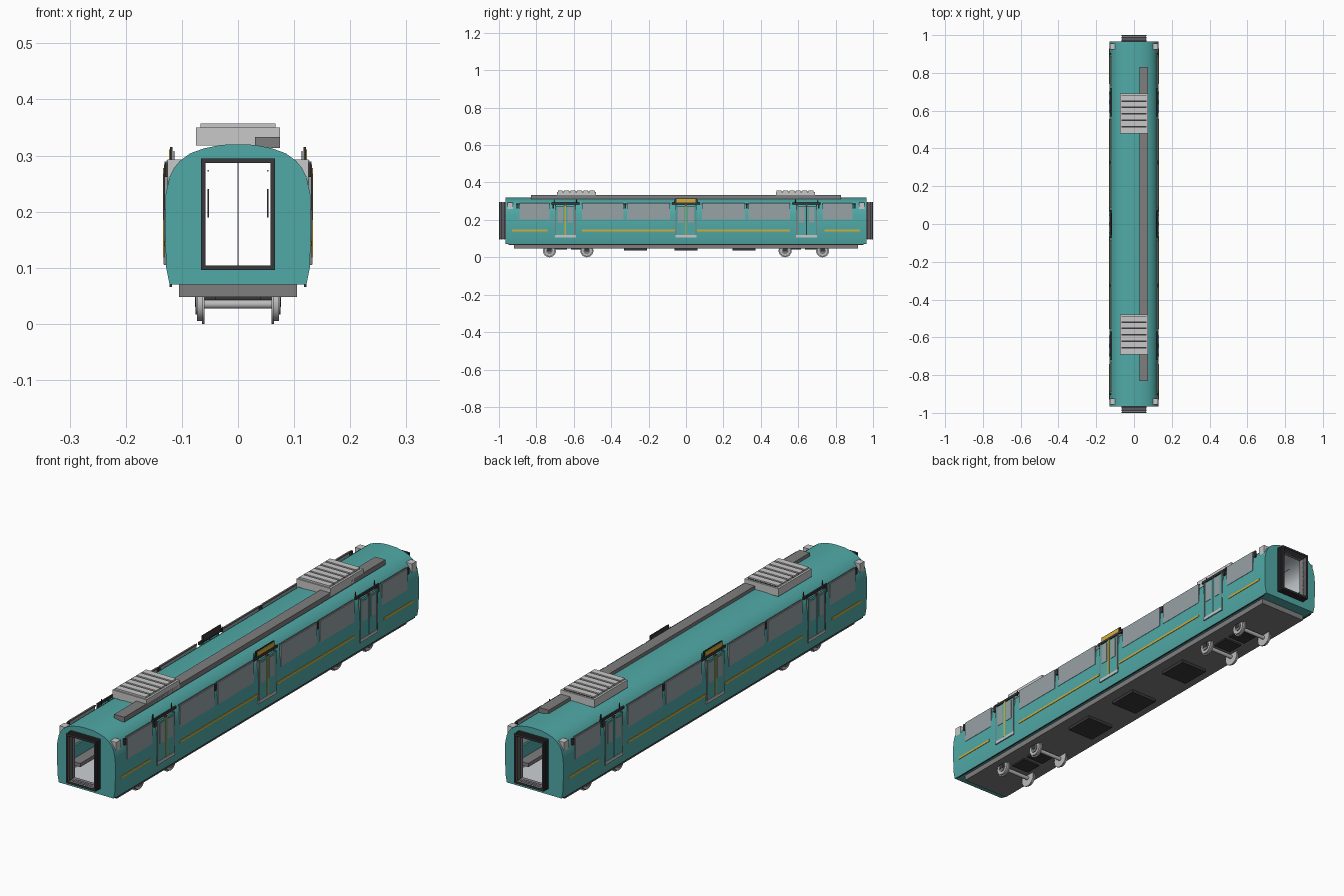
import bpy, bmesh, math
from mathutils import Matrix, Vector

cube = bpy.data.objects.get("Cube")
if cube:
    bpy.data.objects.remove(cube, do_unlink=True)


def material(name, r, g, b):
    m = bpy.data.materials.new(name)
    m.use_nodes = True
    m.diffuse_color = (r, g, b, 1)
    m.node_tree.nodes["Principled BSDF"].inputs["Base Color"].default_value = (r, g, b, 1)
    return m


TEAL = material("teal paint", .08, .40, .385)
GLASS = material("grey glass", .31, .36, .38)
LIGHT = material("light grey", .58, .58, .58)
MID = material("mid grey", .21, .21, .21)
DARK = material("dark grey", .04, .04, .045)
YELLOW = material("yellow", .65, .42, .04)
STEEL = material("steel", .50, .50, .50)
RED = material("red", .5, .04, .03)
LINER = material("interior lining", .6, .64, .66)


def finish(name, bm, mat):
    bmesh.ops.recalc_face_normals(bm, faces=bm.faces)
    mesh = bpy.data.meshes.new(name)
    bm.to_mesh(mesh)
    bm.free()
    mesh.materials.append(mat)
    ob = bpy.data.objects.new(name, mesh)
    bpy.context.collection.objects.link(ob)
    return ob


def boxes(name, mat, items):
    """One object from (x0, x1, y0, y1, z0, z1) extents."""
    bm = bmesh.new()
    for x0, x1, y0, y1, z0, z1 in items:
        place = Matrix.Translation(((x0 + x1) / 2, (y0 + y1) / 2, (z0 + z1) / 2))
        size = Matrix.Diagonal((abs(x1 - x0), abs(y1 - y0), abs(z1 - z0), 1))
        bmesh.ops.create_cube(bm, size=1, matrix=place @ size)
    return finish(name, bm, mat)


def both(items):
    """Repeat extents on the other side of the car."""
    return items + [(-b, -a, *rest) for a, b, *rest in items]


def smooth(ob):
    bpy.ops.object.select_all(action='DESELECT')
    ob.select_set(True)
    bpy.context.view_layer.objects.active = ob
    bpy.ops.object.shade_smooth_by_angle(angle=math.radians(35))


# Body shell: half cross-section, from bottom edge to roof crown
HALF = [(.122, .07), (.128, .1), (.13, .17), (.129, .23), (.122, .262), (.114, .278),
        (.103, .291), (.085, .304), (.06, .313), (.03, .319)]
END = .965
DOORS = (-.645, 0, .645)


def ring(points, top):
    return points + [(0, top)] + [(-x, z) for x, z in reversed(points)]


def tube(bm, loop, y):
    rows = [[bm.verts.new((x, s * y, z)) for x, z in loop] for s in (-1, 1)]
    for i in range(len(loop)):
        j = (i + 1) % len(loop)
        bm.faces.new((rows[0][i], rows[0][j], rows[1][j], rows[1][i]))


bm = bmesh.new()
tube(bm, ring(HALF, .32), END)
# End walls, two C-shaped halves around the gangway opening
hole = [(0, .292), (.064, .292), (.064, .098), (0, .098)]
for s in (-1, 1):
    for side in (-1, 1):
        outline = [(0, .07)] + HALF + [(0, .32)] + hole
        bm.faces.new([bm.verts.new((side * x, s * END, z)) for x, z in outline])
bmesh.ops.remove_doubles(bm, verts=bm.verts, dist=1e-5)
smooth(finish("body_shell", bm, TEAL))

# Interior lining, floor, benches and poles
bm = bmesh.new()
tube(bm, ring([(x * .95, .095 + (z - .07) * .84) for x, z in HALF], .305), END - .005)
smooth(finish("interior_lining", bm, LINER))
benches, backs = [], []
for y in (-.81, -.32, .32, .81):
    d = .1 if abs(y) > .5 else .22
    benches.append((.065, .115, y - d, y + d, .125, .14))
    backs.append((.108, .116, y - d, y + d, .14, .19))
boxes("bench_seats", MID, both(benches))
boxes("bench_backs", TEAL, both(backs))
boxes("grab_poles", STEEL, [(-.001, .001, y - .001, y + .001, .098, .3) for y in DOORS])
boxes("hand_rails", STEEL, both([(.052, .054, -.9, .9, .272, .274)]))
boxes("hand_straps", DARK, both([(.052, .054, y * .1 - .004, y * .1 + .004, .19, .24)
                                for y in range(-8, 9, 4)]))

# Underframe and equipment
boxes("underframe", MID, [(-.105, .105, -.92, .92, .048, .072)])
boxes("underfloor_boxes", DARK, [(-.06, .06, y - .062, y + .062, .036, .049) for y in (-.27, 0, .31)])
boxes("bogie_blocks", DARK, [(-.04, .04, y - .035, y + .035, .042, .049)
                             for y in (-.67, -.58, .58, .67)])
boxes("skirt_rails", DARK, both([(.118, .122, -.95, .95, .066, .072)]))

# Wheelsets: flanged wheels, hubs, axles and axle boxes
bm = bmesh.new()


def disc(bm, radius, x, width, y, sides=24):
    m = Matrix.Translation((x, y, .035)) @ Matrix.Rotation(math.pi / 2, 4, 'Y')
    bmesh.ops.create_cone(bm, cap_ends=True, segments=sides, radius1=radius,
                          radius2=radius, depth=width, matrix=m)


AXLES = (-.73, -.53, .53, .73)
for y in AXLES:
    disc(bm, .008, 0, .15, y, 16)
    for s in (-1, 1):
        disc(bm, .035, s * .062, .005, y)
        disc(bm, .030, s * .068, .010, y)
smooth(finish("wheelsets", bm, STEEL))
bm = bmesh.new()
for y in AXLES:
    for s in (-1, 1):
        disc(bm, .018, s * .074, .004, y, 16)
smooth(finish("wheel_hubs", bm, MID))
boxes("axle_boxes", DARK, both([(.073, .077, y - .012, y + .012, .03, .05) for y in AXLES]))


# Gangways: alternating bellows frames at each end
def frame(xo, z0, z1, t, y0, y1):
    return [(-xo, xo, y0, y1, z0, z0 + t), (-xo, xo, y0, y1, z1 - t, z1),
            (-xo, -xo + t, y0, y1, z0 + t, z1 - t), (xo - t, xo, y0, y1, z0 + t, z1 - t)]


ribs, folds = [], []
for s in (-1, 1):
    for k in range(4):
        y = s * (.967 + k * .009)
        ribs += frame(.066, .096, .295, .008, y, y + s * .006)
    folds += frame(.063, .099, .292, .005, s * .955, s * .996)
boxes("gangway_ribs", DARK, ribs)
boxes("gangway_folds", MID, folds)

# Roof: cable duct and two air units with slats
boxes("roof_duct", MID, [(.03, .075, -.83, .83, .313, .333)])
units, slats, lids = [], [], []
for c in (-.585, .585):
    units.append((-.075, .075, c - .105, c + .105, .318, .35))
    lids += [(-.067, .067, c - .1 + k * .034, c - .074 + k * .034, .35, .357) for k in range(6)]
    slats.append((-.066, .066, c - .098, c + .098, .35, .352))
boxes("roof_units", LIGHT, units)
boxes("roof_unit_grilles", DARK, slats)
boxes("roof_unit_slats", LIGHT, lids)

# Side windows: upright panes standing clear of the curved roof
SPANS = [(.085, .315), (.335, .555), (.73, .89)]
SPANS = SPANS + [(-b, -a) for a, b in SPANS]
boxes("side_windows", GLASS, both([(.126, .131, a, b, .203, .289) for a, b in SPANS]))
boxes("window_top_rails", MID, both([(.122, .127, a, b, .286, .291) for a, b in SPANS]))
boxes("window_brackets", DARK, both([(.122, .13, y - .005, y + .005, .262, .288)
                                    for y in (-.325, .325, -.9, .9, -.71, .71)]))

# Corner lamps: gussets filling the space beside the curved roof
bm = bmesh.new()
for s in (-1, 1):
    for side in (-1, 1):
        base = [bm.verts.new((side * x, s * .925, z))
                for x, z in [(.126, .257), (.126, .293), (.1, .293)]]
        face = bm.faces.new(base)
        ext = bmesh.ops.extrude_face_region(bm, geom=[face])["geom"]
        moved = [v for v in ext if isinstance(v, bmesh.types.BMVert)]
        bmesh.ops.translate(bm, verts=moved, vec=Vector((0, s * .03, 0)))
finish("corner_lamps", bm, LIGHT)

# Doors: two leaves each, with panes, sill, posts, track and warning light
leaves, panes, sills, posts, tracks, lights, seams = [], [], [], [], [], [], []
for c in DOORS:
    for s in (-1, 1):
        a, b = sorted((c + s * .003, c + s * .05))
        leaves.append((.124, .131, a, b, .105, .275))
        m = (a + b) / 2
        panes.append((.128, .1325, m - .015, m + .015, .185, .268))
        p = c + s * .053
        posts.append((.124, .132, p - .003, p + .003, .105, .28))
        tracks.append((.113, .115, c + s * .06 - .002, c + s * .06 + .002, .285, .308))
    sills.append((.126, .1325, c - .056, c + .056, .106, .118))
    seams.append((.124, .132, c - .003, c + .003, .118, .278))
    tracks.append((.12, .126, c - .075, c + .075, .283, .293))
    lights.append((.126, .132, c - .005, c + .005, .278, .284))
boxes("door_leaves", TEAL, both(leaves))
boxes("door_panes", GLASS, both(panes))
boxes("door_sills", LIGHT, both(sills))
boxes("door_posts", MID, both(posts))
boxes("door_tracks", DARK, both(tracks))
boxes("door_lights", RED, both(lights))
boxes("door_seams", DARK, both(seams))
boxes("door_yellow_edges", YELLOW, both([(.13, .1335, -.004, .004, .118, .278)])
      + [(.13, .1335, -.649, -.641, .118, .278)])

# Destination signs and waist stripe
boxes("sign_frames", DARK, both([(.117, .121, -.058, .058, .288, .315)]))
boxes("sign_faces", YELLOW, both([(.12, .123, -.052, .052, .293, .311)]))
STRIPES = [(.06, .555), (.74, .93)]
STRIPES = STRIPES + [(-b, -a) for a, b in STRIPES]
boxes("waist_stripe", YELLOW, both([(.127, .1312, a, b, .139, .148) for a, b in STRIPES]))
